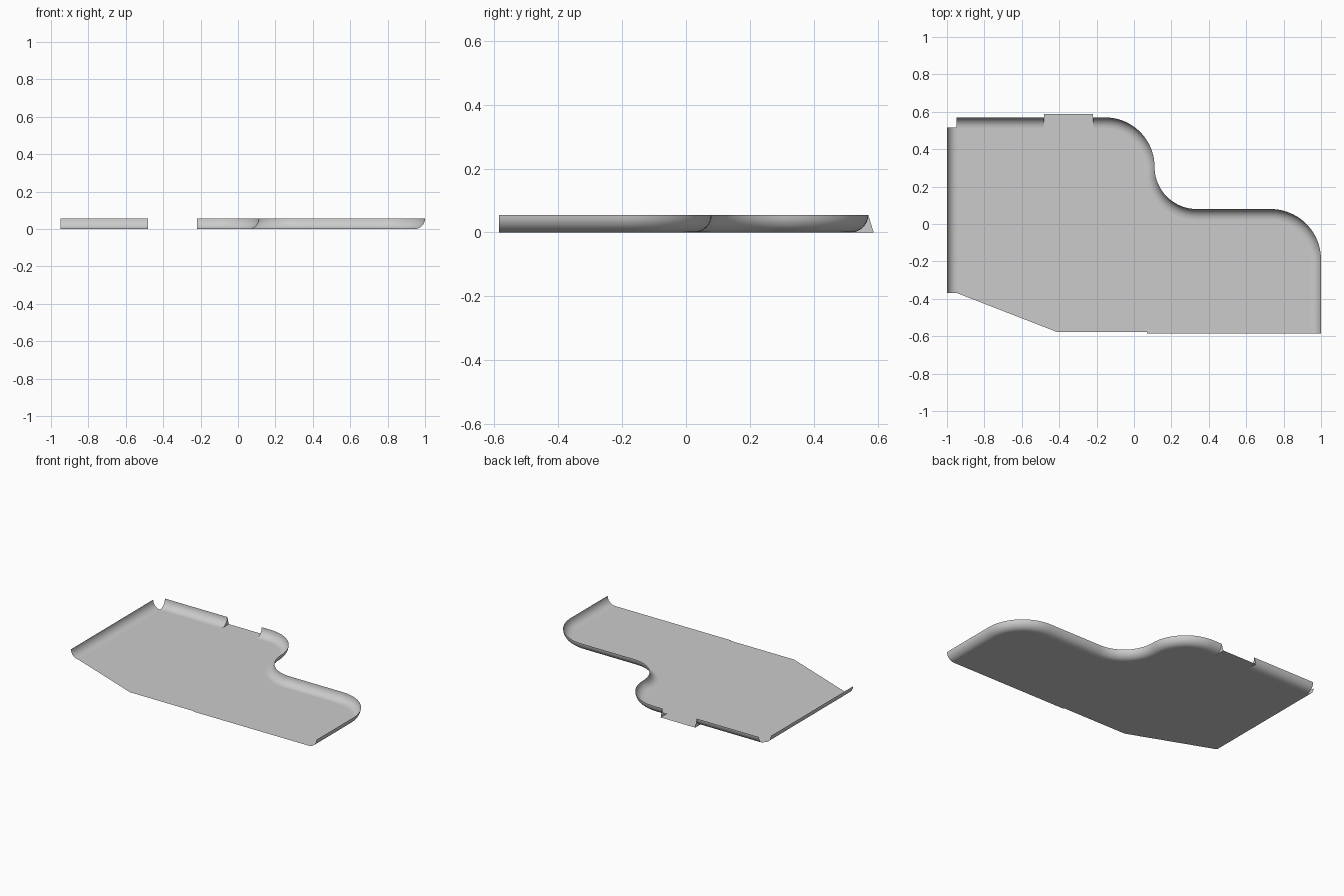
import bpy
import math

cube = bpy.data.objects.get("Cube")
if cube:
    bpy.data.objects.remove(cube, do_unlink=True)

RIM = 0.055          # radius of the rolled-up edge
BACK = 0.57          # outer line of the back rim
TAB_END = 0.587
NOTCH = (-0.48, -0.22)
FRONT = -0.585

metal = bpy.data.materials.new("light grey metal")
metal.use_nodes = True
grey = (0.6, 0.6, 0.6, 1)
metal.diffuse_color = grey
metal.node_tree.nodes["Principled BSDF"].inputs["Base Color"].default_value = grey


def add_part(name, verts, faces, smooth=False):
    mesh = bpy.data.meshes.new(name)
    mesh.from_pydata(verts, [], faces)
    mesh.materials.append(metal)
    mesh.polygons.foreach_set("use_smooth", [smooth] * len(faces))
    mesh.update()
    obj = bpy.data.objects.new(name, mesh)
    bpy.context.collection.objects.link(obj)
    return obj


def profile(steps=8):
    """Quarter round: (distance inside the outer line, height)."""
    angles = [math.pi / 2 * i / steps for i in range(steps + 1)]
    return [(RIM * (1 - math.sin(a)), RIM * (1 - math.cos(a))) for a in angles]


def arc(cx, cy, r, start, end, side=1, steps=20):
    """Stations of (x, y, outward x, outward y) along an arc."""
    out = []
    for i in range(steps + 1):
        a = math.radians(start + (end - start) * i / steps)
        c, s = math.cos(a), math.sin(a)
        out.append((cx + r * c, cy + r * s, side * c, side * s))
    return out


def sweep_rim(name, path):
    prof = profile()
    n = len(prof)
    verts = [(x - ox * d, y - oy * d, z) for x, y, ox, oy in path for d, z in prof]
    faces = [(i * n + j, (i + 1) * n + j, (i + 1) * n + j + 1, i * n + j + 1)
             for i in range(len(path) - 1) for j in range(n - 1)]
    return add_part(name, verts, faces, True)


# Rolled edges, followed clockwise around the tray
left_path = [(-1, -0.37, -1, 0), (-1, BACK - RIM, -1, 0)]
back_path = [(-0.95, BACK, 0, 1), (NOTCH[0], BACK, 0, 1)]
main_path = [(NOTCH[1], BACK, 0, 1)]
main_path += arc(-0.155, 0.305, 0.265, 90, 0)
main_path += arc(0.335, 0.305, 0.225, 180, 270, -1)[1:]
main_path += arc(0.73, -0.19, 0.27, 90, 0)
main_path.append((1, FRONT, 1, 0))

sweep_rim("left_flange", left_path)
sweep_rim("back_rim", back_path)
sweep_rim("curved_rim", main_path)

# Flat floor bounded by the inner lines of the rims and the clipped front corner
outline = [(x - ox * RIM, y - oy * RIM, 0)
           for x, y, ox, oy in left_path + back_path[1:] + main_path]
outline += [(0.07, FRONT, 0), (0.07, -0.578, 0), (-0.41, -0.578, 0)]
outline.reverse()
add_part("floor", outline, [tuple(range(len(outline)))])

# Flat tab in the back notch
x0, x1 = NOTCH
y0 = BACK - RIM
add_part("back_tab", [(x0, y0, 0), (x1, y0, 0), (x1, TAB_END, 0), (x0, TAB_END, 0)],
         [(0, 1, 2, 3)])

# Side gussets joining the tab to the cut ends of the rim
for name, x in (("right_gusset", x0), ("left_gusset", x1)):
    side = [(x, BACK - d, z) for d, z in profile()] + [(x, TAB_END, 0)]
    if x == x0:
        side.reverse()
    add_part(name, side, [tuple(range(len(side)))])
